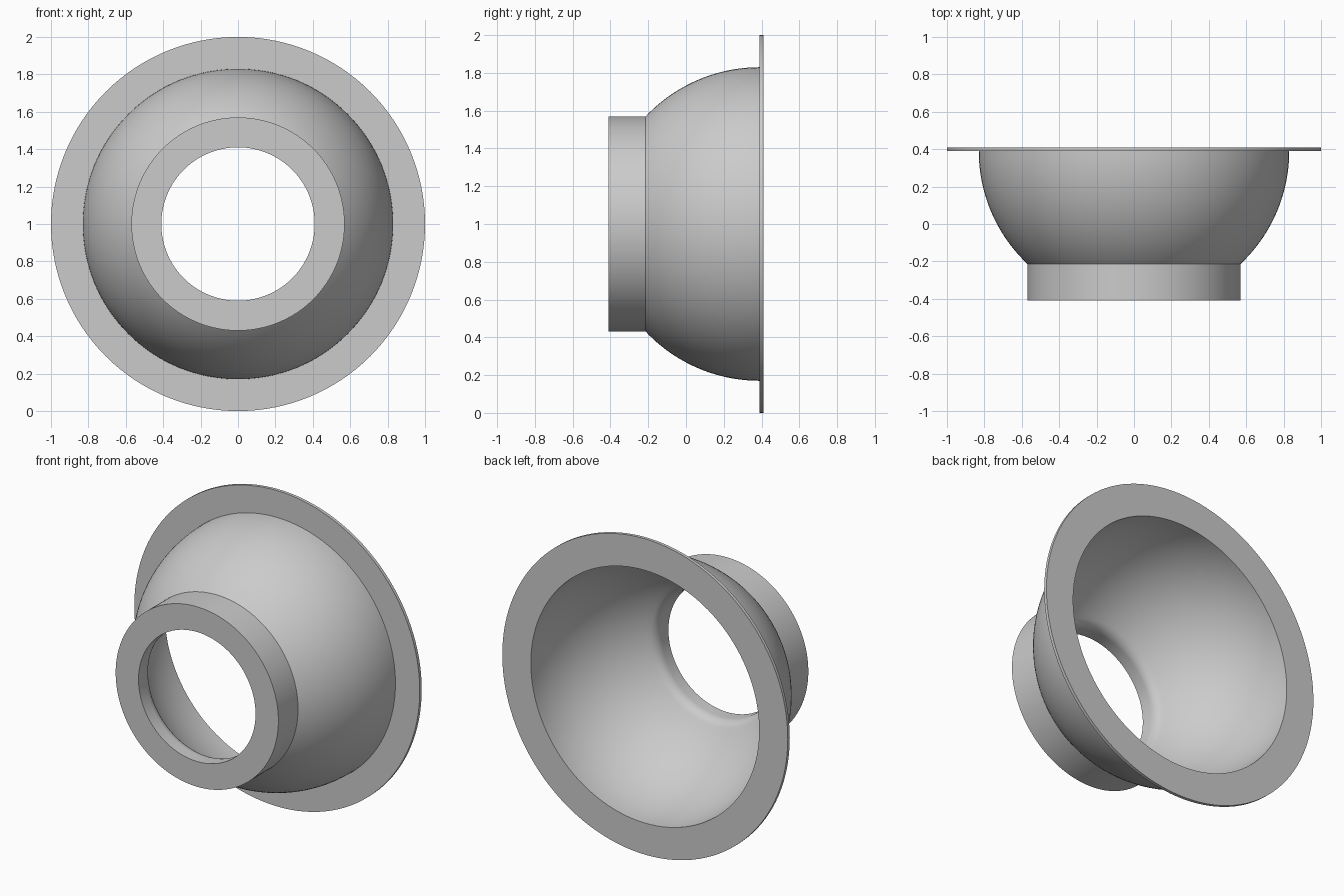
import bpy, bmesh
from math import sqrt, sin, cos, tau, atan2, radians
from mathutils import Vector

cube = bpy.data.objects.get("Cube")
if cube:
    bpy.data.objects.remove(cube)

# Dimensions
SEGMENTS = 128
FRONT, BACK = -0.41, 0.41
FLANGE_FRONT = 0.39
RIM_R, BOWL_R, INNER_R = 1.0, 0.83, 0.80
COLLAR_R, HOLE_R, FILLET_R = 0.57, 0.41, 0.08


def arc(centre, radius, start, end, steps):
    """Points (r, y) on an arc; angle 0 points outward, positive toward the back."""
    return [(centre[0] + radius * cos(start + (end - start) * i / steps),
             centre[1] + radius * sin(start + (end - start) * i / steps))
            for i in range(steps + 1)]


# Outer bowl, from the collar to the flange
bowl_centre = (0, FLANGE_FRONT)
collar_back = FLANGE_FRONT - sqrt(BOWL_R**2 - COLLAR_R**2)
collar_angle = atan2(collar_back - FLANGE_FRONT, COLLAR_R)
outer_bowl = arc(bowl_centre, BOWL_R, collar_angle, 0, 24)

# Inner bowl, rounded into the hole
fillet_r = HOLE_R + FILLET_R
fillet_drop = sqrt((INNER_R + FILLET_R)**2 - fillet_r**2)
fillet_centre = (fillet_r, FLANGE_FRONT - fillet_drop)
meet = atan2(-fillet_drop, fillet_r)
inner_bowl = arc(bowl_centre, INNER_R, 0, meet, 28)
fillet = arc(fillet_centre, FILLET_R, meet + tau / 2, tau / 2, 8)

# Closed cross-section: collar, bowl, flange, inside
profile = [(HOLE_R, FRONT), (COLLAR_R, FRONT)] + outer_bowl
profile += [(RIM_R, FLANGE_FRONT), (RIM_R, BACK), (INNER_R, BACK)]
profile += inner_bowl + fillet[1:]

# Turn the cross-section around the front-to-back axis
bm = bmesh.new()
verts = [bm.verts.new((r, y, 1)) for r, y in profile]
edges = [bm.edges.new((a, b)) for a, b in zip(verts, verts[1:] + verts[:1])]
bmesh.ops.spin(bm, geom=verts + edges, cent=Vector((0, 0, 1)), axis=Vector((0, 1, 0)),
               angle=tau, steps=SEGMENTS, use_merge=True)
bmesh.ops.remove_doubles(bm, verts=bm.verts[:], dist=1e-5)
bmesh.ops.recalc_face_normals(bm, faces=bm.faces[:])
mesh = bpy.data.meshes.new("flanged_bowl")
bm.to_mesh(mesh)
bm.free()
bowl = bpy.data.objects.new("flanged_bowl", mesh)
bpy.context.collection.objects.link(bowl)

# Plain grey
grey = bpy.data.materials.new("light_grey")
grey.use_nodes = True
colour = (0.6, 0.6, 0.6, 1)
grey.diffuse_color = colour
grey.node_tree.nodes["Principled BSDF"].inputs["Base Color"].default_value = colour
mesh.materials.append(grey)

# Smooth curves with crisp rims
bpy.ops.object.select_all(action='DESELECT')
bowl.select_set(True)
bpy.context.view_layer.objects.active = bowl
bpy.ops.object.shade_smooth_by_angle(angle=radians(30))
